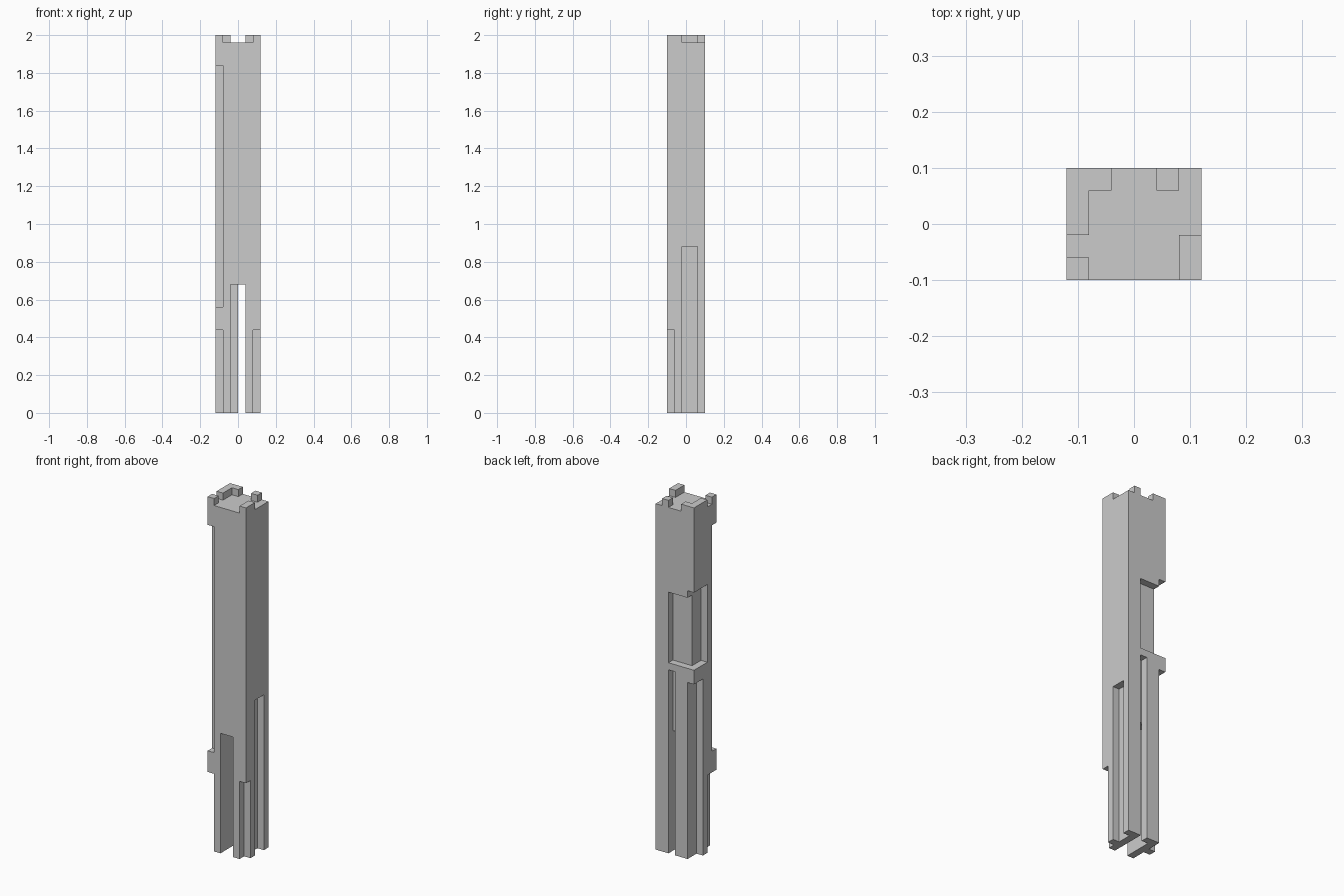
import bpy, bmesh, math
from itertools import product

if "Cube" in bpy.data.objects:
    bpy.data.objects.remove(bpy.data.objects["Cube"])

U = 0.04                      # block size
NX, NY, NZ = 6, 5, 50         # tower size in blocks


def box(x0, x1, y0, y1, z0, z1):
    """All block cells in a half-open range."""
    return set(product(range(x0, x1), range(y0, y1), range(z0, z1)))


# solid shaft
cells = box(0, NX, 0, NY, 0, NZ - 1)

# merlons on the rim
for m in [(0, 1, 0, 1), (0, 1, 2, 5), (1, 2, 4, 5), (3 + 1, 5, 4, 5), (5, 6, 0, 2)]:
    cells |= box(*m, NZ - 1, NZ)

# carved slots and notches
for cut in [
    (0, 1, 0, 1, 14, 46),     # long front left corner notch
    (0, 1, 0, 2, 0, 11),      # lower front left notch
    (5, 6, 0, 1, 0, 11),      # lower front right notch
    (2, 4, 0, 4, 0, 17),      # deep front slot
    (3, 4, 4, 5, 0, 26),      # back slot, opens into the front slot
    (5, 6, 2, 4, 0, 22),      # right side slot
    (0, 1, 3, 5, 0, 25),      # lower back left notch
    (0, 1, 2, 5, 27, 38),     # back left window, left side
    (1, 4, 4, 5, 27, 37),     # back left window, back side
]:
    cells -= box(*cut)

# skin: a quad wherever a filled block meets an empty one
bm = bmesh.new()
verts = {}


def vert(p):
    if p not in verts:
        verts[p] = bm.verts.new(((p[0] - NX / 2) * U, (p[1] - NY / 2) * U, p[2] * U))
    return verts[p]


for c in sorted(cells):
    for axis, side in product(range(3), (0, 1)):
        n = list(c)
        n[axis] += 2 * side - 1
        if tuple(n) in cells:
            continue
        b, d = (axis + 1) % 3, (axis + 2) % 3
        quad = []
        for i, j in [(0, 0), (1, 0), (1, 1), (0, 1)]:
            p = list(c)
            p[axis] += side
            p[b] += i
            p[d] += j
            quad.append(vert(tuple(p)))
        bm.faces.new(quad if side else quad[::-1])

# merge coplanar quads into large flat faces
bmesh.ops.dissolve_limit(bm, angle_limit=math.radians(1), verts=bm.verts, edges=bm.edges)

mesh = bpy.data.meshes.new("block_tower")
bm.to_mesh(mesh)
bm.free()
bpy.context.collection.objects.link(bpy.data.objects.new("block_tower", mesh))
